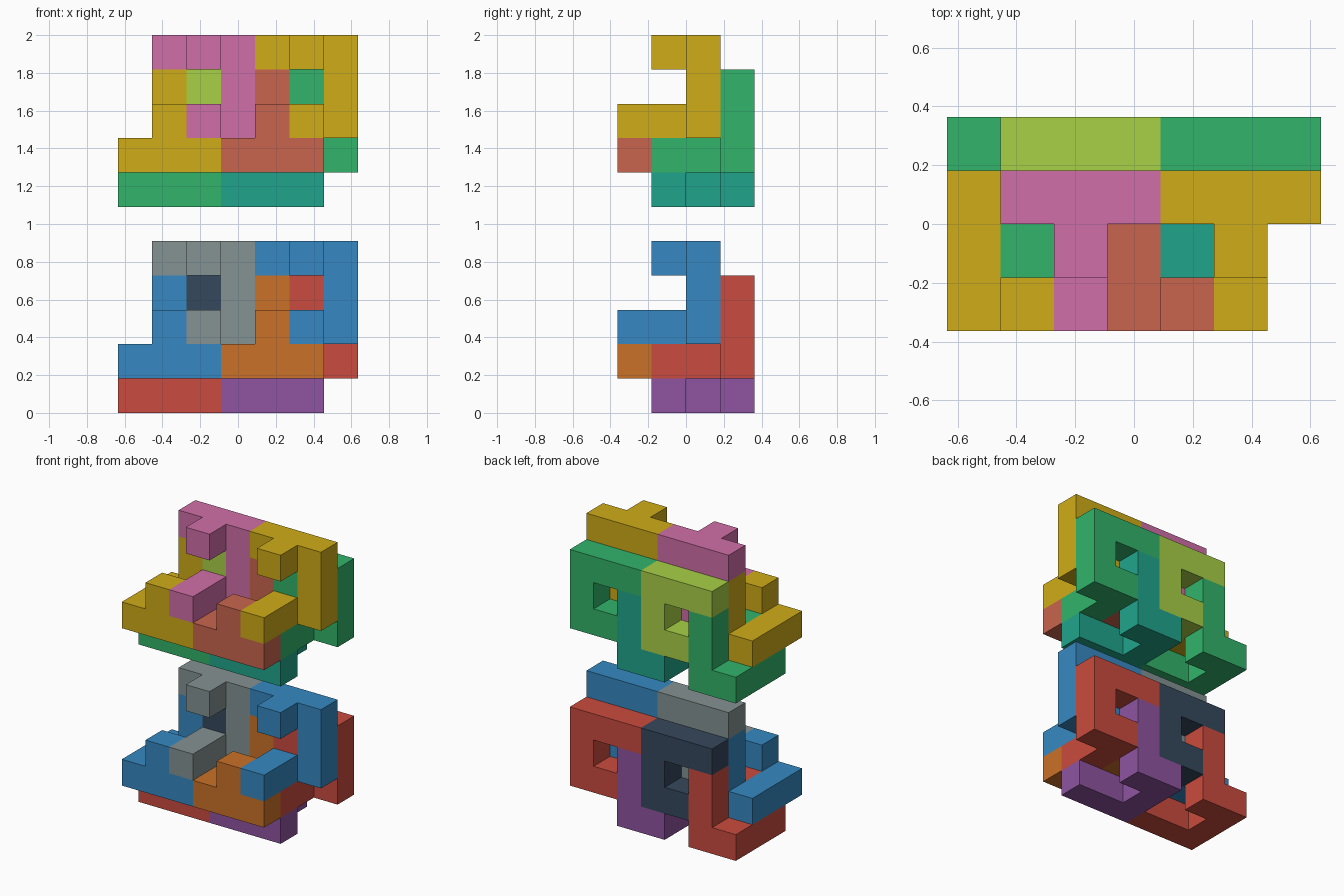
import bpy, bmesh
from mathutils import Vector

if "Cube" in bpy.data.objects:
    bpy.data.objects.remove(bpy.data.objects["Cube"])

U = 2 / 11                                   # one cube of the puzzle grid
ORIGIN = Vector((-3.5 * U, -2 * U, 0))
AXES = [Vector(a) for a in ((1, 0, 0), (-1, 0, 0), (0, 1, 0), (0, -1, 0), (0, 0, 1), (0, 0, -1))]

# Nine-cube hook: bar of three, bump in the middle, arm, hook and long tongue
UPRIGHT = [(1, 2, 4), (2, 2, 4), (3, 2, 4), (2, 1, 4), (3, 2, 3), (3, 2, 2),
           (2, 2, 2), (2, 1, 2), (2, 0, 2)]
LYING = [(0, 0, 1), (1, 0, 1), (2, 0, 1), (1, 0, 2), (0, 1, 1), (0, 2, 1),
         (1, 2, 1), (1, 2, 2), (1, 2, 3)]


def material(name, rgb):
    m = bpy.data.materials.get(name)
    if not m:
        m = bpy.data.materials.new(name)
        lin = [((c / 255 + 0.055) / 1.055) ** 2.4 for c in rgb]
        m.diffuse_color = (*lin, 1)
        m.use_nodes = True
        m.node_tree.nodes["Principled BSDF"].inputs["Base Color"].default_value = m.diffuse_color
    return m


def piece(name, cells, shift, mat):
    """Closed skin around a set of grid cubes."""
    cells = {tuple(c[i] + shift[i] for i in range(3)) for c in cells}
    bm = bmesh.new()
    for c in cells:
        mid = Vector(c) + Vector((0.5, 0.5, 0.5))
        for n in AXES:
            if tuple(int(v) for v in Vector(c) + n) in cells:
                continue
            s = Vector((abs(n.y) + abs(n.z), abs(n.x), 0)).normalized()
            t = n.cross(s)
            corners = [mid + (n + s * a + t * b) / 2 for a, b in ((-1, -1), (1, -1), (1, 1), (-1, 1))]
            bm.faces.new([bm.verts.new(ORIGIN + p * U) for p in corners])
    bmesh.ops.remove_doubles(bm, verts=bm.verts[:], dist=1e-4)
    bmesh.ops.dissolve_limit(bm, angle_limit=0.02, verts=bm.verts[:], edges=bm.edges[:])
    bmesh.ops.recalc_face_normals(bm, faces=bm.faces[:])
    me = bpy.data.meshes.new(name)
    bm.to_mesh(me)
    bm.free()
    me.materials.append(mat)
    bpy.context.collection.objects.link(bpy.data.objects.new(name, me))


COLOURS = {
    "grey": (133, 146, 146), "blue": (54, 137, 194), "navy": (53, 72, 93), "red": (202, 75, 62),
    "orange": (203, 113, 40), "purple": (142, 84, 161), "pink": (209, 110, 168),
    "yellow": (207, 172, 24), "lime": (168, 208, 70), "green": (50, 180, 106),
    "salmon": (202, 101, 78), "teal": (32, 165, 139)}

# Each set: colours of the left and right copy for the four layers of hooks
LAYERS = [("upright_front", UPRIGHT, (0, 0, 0)), ("upright_back", UPRIGHT, (0, 1, -1)),
          ("lying_upper", LYING, (0, 0, 0)), ("lying_lower", LYING, (0, 1, -1))]
SETS = [("bottom", 0, [("grey", "blue"), ("navy", "red"), ("blue", "orange"), ("red", "purple")]),
        ("top", 6, [("pink", "yellow"), ("lime", "green"), ("yellow", "salmon"), ("green", "teal")])]

for set_name, dz, colours in SETS:
    for (layer, cells, (sx, sy, sz)), pair in zip(LAYERS, colours):
        for side, dx, col in zip(("left", "right"), (0, 3), pair):
            piece(f"{set_name}_{layer}_hook_{side}", cells, (sx + dx, sy, sz + dz),
                  material(col, COLOURS[col]))
